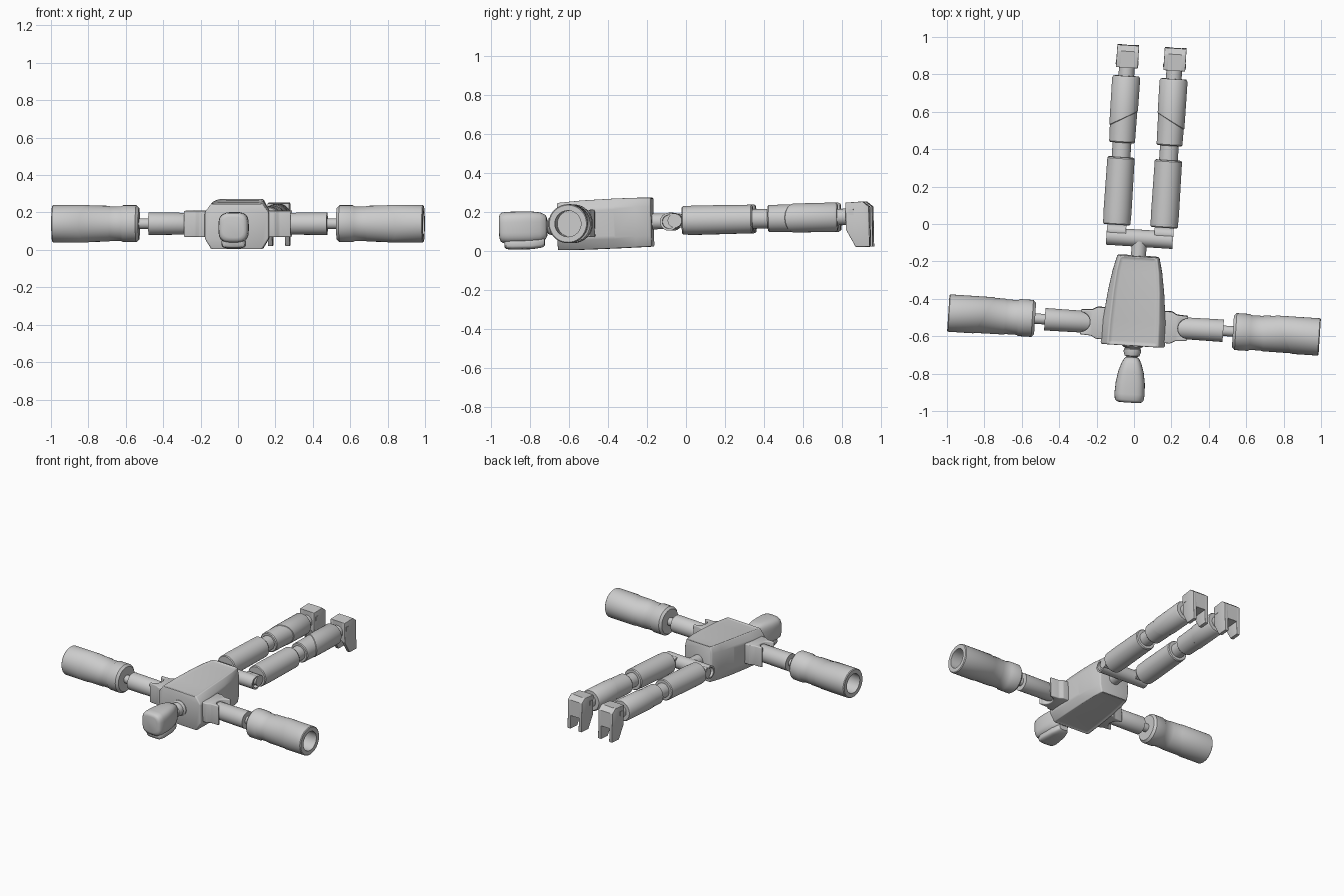
import bpy, bmesh
from math import sin, cos, pi, radians, copysign
from mathutils import Matrix, Vector

cube = bpy.data.objects.get("Cube")
if cube:
    bpy.data.objects.remove(cube, do_unlink=True)

grey = bpy.data.materials.new("plain_grey")
grey.use_nodes = True
grey.diffuse_color = (0.6, 0.6, 0.6, 1)
grey.node_tree.nodes["Principled BSDF"].inputs["Base Color"].default_value = (0.6, 0.6, 0.6, 1)

# The figure lies face down, slightly turned and pitched around the shoulders
ROOT = (Matrix.Translation((0, -0.54, 0.14)) @ Matrix.Rotation(radians(-3.7), 4, 'Z')
        @ Matrix.Rotation(radians(1.25), 4, 'X'))


def finish(name, bm, angle=35):
    bmesh.ops.remove_doubles(bm, verts=bm.verts, dist=1e-5)
    bmesh.ops.recalc_face_normals(bm, faces=bm.faces)
    mesh = bpy.data.meshes.new(name)
    bm.to_mesh(mesh)
    bm.free()
    mesh.materials.append(grey)
    mesh.shade_smooth()
    mesh.set_sharp_from_angle(angle=radians(angle))
    obj = bpy.data.objects.new(name, mesh)
    bpy.context.collection.objects.link(obj)
    obj.matrix_world = ROOT
    return obj


def skin(rings, caps=True):
    """Bridge rings of points into a closed body."""
    bm = bmesh.new()
    loops = [[bm.verts.new(p) for p in ring] for ring in rings]
    n = len(loops[0])
    for a, b in zip(loops, loops[1:]):
        for i in range(n):
            j = (i + 1) % n
            bm.faces.new((a[i], a[j], b[j], b[i]))
    if caps:
        bm.faces.new(loops[0])
        bm.faces.new(loops[-1])
    bmesh.ops.recalc_face_normals(bm, faces=bm.faces)
    return bm


def bevel(bm, width, segments=3, min_angle=25):
    edges = [e for e in bm.edges if e.calc_face_angle(0) > radians(min_angle)]
    bmesh.ops.bevel(bm, geom=edges, offset=width, segments=segments,
                    profile=0.5, affect='EDGES', clamp_overlap=True)


def lathe(name, profile, axis='X', side=1, center=(0, 0, 0), sides=40):
    """Turn (distance, radius, slant) steps about an axis."""
    rings = []
    for step in profile:
        t, r = step[:2]
        slant = step[2] if len(step) > 2 else 0
        ring = []
        for i in range(sides):
            a, b = cos(2 * pi * i / sides), sin(2 * pi * i / sides)
            if axis == 'X':
                p = (side * (t - slant * a), r * a, r * b)
            else:
                p = (r * a, t - slant * side * a, r * b)
            ring.append(Vector(p) + Vector(center))
        rings.append(ring)
    return finish(name, skin(rings))


def prism(name, outline, axis, low, high, width=0.006):
    """Extrude a two-dimensional outline along X or Z."""
    place = (lambda a, b, d: (d, a, b)) if axis == 'X' else (lambda a, b, d: (a, b, d))
    bm = skin([[place(a, b, d) for a, b in outline] for d in (low, high)])
    if width:
        bevel(bm, width)
    return finish(name, bm)


def loft(name, sections, power, sides=40):
    """Soft squared sections: y, half width, bottom, top."""
    rings = []
    for y, half, low, high in sections:
        ring = []
        for i in range(sides):
            a, b = cos(2 * pi * i / sides), sin(2 * pi * i / sides)
            x = half * copysign(abs(a) ** power, a)
            z = (low + high) / 2 + (high - low) / 2 * copysign(abs(b) ** power, b)
            ring.append((x, y, z))
        rings.append(ring)
    return finish(name, skin(rings), 45)


# Torso: tapered shell with rounded flanks and sunken back and chest panels
rings = []
for y, half, flat, low, high in ((-0.11, 0.172, 0.135, -0.137, 0.112), (0.02, 0.168, 0.132, -0.137, 0.122),
                                 (0.18, 0.15, 0.124, -0.134, 0.128), (0.29, 0.132, 0.114, -0.131, 0.13),
                                 (0.37, 0.112, 0.1, -0.129, 0.129)):
    right = [(flat, high), (half, high - 0.05), (half, low + 0.06), (flat, low)]
    rings.append([(x, y, z) for x, z in right + [(-x, z) for x, z in reversed(right)]])
shell = skin(rings)
for direction in (1, -1):
    shell.normal_update()
    panel = [f for f in shell.faces if f.normal.z * direction > 0.9]
    bmesh.ops.inset_region(shell, faces=panel, thickness=0.016, use_even_offset=True)
    bmesh.ops.translate(shell, verts=list({v for f in panel for v in f.verts}),
                        vec=(0, 0, -0.01 * direction))
bevel(shell, 0.012)
finish("torso", shell, 40)

# Head, jaw and neck
loft("head", [(-0.415, 0.055, -0.065, 0.045), (-0.411, 0.068, -0.08, 0.058),
              (-0.40, 0.077, -0.09, 0.066), (-0.37, 0.081, -0.094, 0.069),
              (-0.31, 0.078, -0.094, 0.069), (-0.25, 0.068, -0.092, 0.068),
              (-0.205, 0.053, -0.086, 0.062), (-0.18, 0.04, -0.075, 0.05),
              (-0.172, 0.028, -0.06, 0.035)], 0.6)
loft("jaw", [(-0.39, 0.045, -0.112, -0.07), (-0.38, 0.06, -0.122, -0.07),
             (-0.35, 0.066, -0.125, -0.07), (-0.25, 0.056, -0.125, -0.07),
             (-0.20, 0.042, -0.118, -0.07), (-0.185, 0.03, -0.108, -0.07)], 0.6)
lathe("neck", [(-0.20, 0.03), (-0.17, 0.03), (-0.165, 0.04), (-0.145, 0.046), (-0.13, 0.046),
               (-0.125, 0.04), (-0.115, 0.055), (-0.09, 0.055)], 'Y', center=(0, 0, -0.01))

# Pelvis: short spine and an open-ended cross tube
lathe("spine", [(0.35, 0.04), (0.47, 0.04)], 'Y', center=(0, 0, 0.003))
lathe("hip_tube", [(0, 0), (-0.15, 0), (-0.15, 0.034), (-0.178, 0.034), (-0.178, 0.046),
                   (0.178, 0.046), (0.178, 0.034), (0.15, 0.034), (0.15, 0)],
      center=(0, 0.465, 0))

for side, label in ((1, "left"), (-1, "right")):
    # Shoulder bracket with a rounded notch facing the arm
    notch = [(0.285 - 0.05 * sin(pi * i / 12), 0.052 * cos(pi * i / 12)) for i in range(13)]
    outline = [(0.13, 0.085), (0.2, 0.085), (0.225, 0.07), (0.287, 0.066)] + notch
    outline += [(0.287, -0.066), (0.225, -0.07), (0.2, -0.085), (0.13, -0.085)]
    prism(label + "_shoulder", [(side * x, y) for x, y in outline], 'Z', -0.07, 0.07)

    # Arm: sleeve, thin elbow rod, then a hollow forearm with a slanted cuff
    lathe(label + "_upper_arm", [(0.2, 0.0), (0.2, 0.04), (0.23, 0.058), (0.478, 0.06),
                                 (0.478, 0)], 'X', side)
    lathe(label + "_elbow_rod", [(0.46, 0.028), (0.56, 0.028)], 'X', side)
    lathe(label + "_forearm", [(0.53, 0), (0.53, 0.085), (0.545, 0.099), (0.615, 0.099),
                               (0.625, 0.093), (0.685, 0.093), (0.695, 0.096),
                               (0.80, 0.097, 0.05), (0.805, 0.1, 0.05), (0.99, 0.1),
                               (0.995, 0.095), (0.995, 0.067), (0.8, 0.067), (0.8, 0)],
          'X', side)

    # Leg: hip pivot, thigh, knee, shin with a slanted cuff, ankle
    hip = (side * 0.127, 0, 0.005)
    lathe(label + "_hip_pivot", [(-0.05, 0), (-0.05, 0.036), (0.052, 0.036), (0.052, 0)],
          'X', 1, (side * 0.127, 0.495, 0.005))
    lathe(label + "_thigh", [(0.53, 0), (0.53, 0.068), (0.536, 0.073), (0.60, 0.075),
                             (0.885, 0.073), (0.892, 0.068), (0.892, 0)], 'Y', side, hip)
    lathe(label + "_knee", [(0.87, 0.05), (0.99, 0.05)], 'Y', side, hip)
    lathe(label + "_shin", [(0.97, 0), (0.97, 0.064), (0.976, 0.069), (1.10, 0.071, 0.04),
                            (1.103, 0.074, 0.04), (1.315, 0.075), (1.327, 0.068),
                            (1.327, 0)], 'Y', side, hip)
    lathe(label + "_ankle", [(1.31, 0.042), (1.40, 0.042)], 'Y', side, hip)

    # Foot: two downward prongs joined by a block, with a pin through the side
    center = side * 0.127
    prong = [(1.372, 0.078), (1.46, 0.082), (1.492, 0.055), (1.492, -0.15),
             (1.42, -0.15), (1.372, -0.06)]
    core = [(1.372, 0.078), (1.46, 0.082), (1.492, 0.055), (1.492, -0.055), (1.372, -0.055)]
    for edge, part in ((-1, "outer"), (1, "inner")):
        mid = center - side * edge * 0.046
        prism(f"{label}_{part}_prong", prong, 'X', mid - 0.0125, mid + 0.0125, 0.003)
    prism(label + "_foot_core", core, 'X', center - 0.037, center + 0.037, 0)
    pin = [(1.388, 0.015), (1.412, 0.015), (1.412, 0.045), (1.388, 0.045)]
    prism(label + "_foot_pin", pin, 'X', center - 0.061, center + 0.061, 0)
